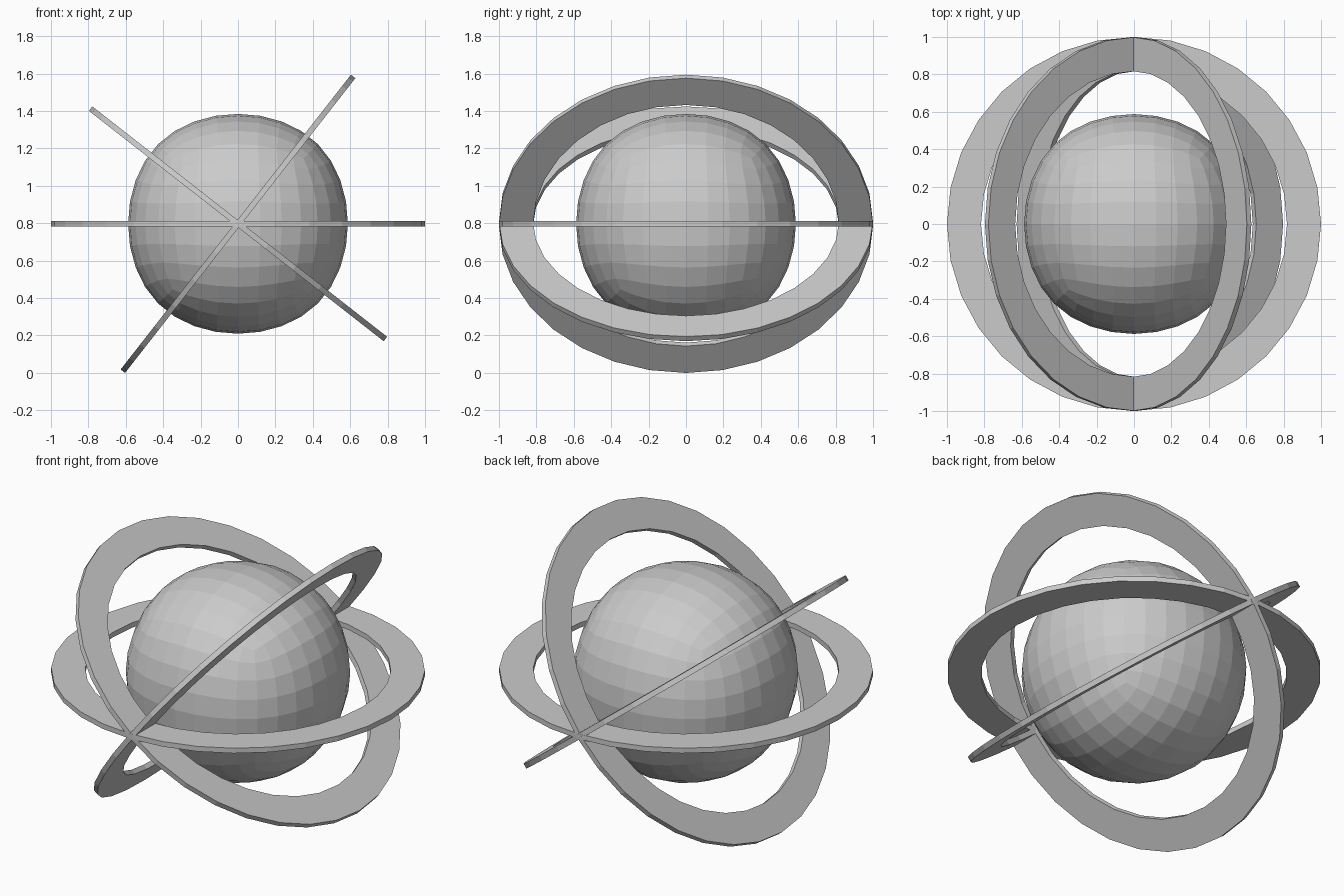
import bpy, bmesh
from math import sin, cos, radians, tau

if "Cube" in bpy.data.objects:
    bpy.data.objects.remove(bpy.data.objects["Cube"])

CENTRE = (0, 0, 0.797)


def add_object(name, bm):
    mesh = bpy.data.meshes.new(name)
    bm.to_mesh(mesh)
    bm.free()
    obj = bpy.data.objects.new(name, mesh)
    bpy.context.collection.objects.link(obj)
    obj.location = CENTRE
    return obj


def ring(name, tilt, outer=1.0, inner=0.818, thick=0.03, sides=32):
    """Flat washer with a rectangular section, tilted about the y axis."""
    bm = bmesh.new()
    h = thick / 2
    section = [(outer, -h), (outer, h), (inner, h), (inner, -h)]
    loops = [[bm.verts.new((r * cos(tau * i / sides), r * sin(tau * i / sides), z))
              for r, z in section] for i in range(sides)]
    for i in range(sides):
        a, b = loops[i], loops[(i + 1) % sides]
        for j in range(4):
            k = (j + 1) % 4
            bm.faces.new((a[j], b[j], b[k], a[k]))
    bmesh.ops.recalc_face_normals(bm, faces=bm.faces)
    add_object(name, bm).rotation_euler.y = radians(tilt)


# Core ball: a subdivided cube, flat shaded
bm = bmesh.new()
bmesh.ops.create_cube(bm, size=1.4)
ball = add_object("core_ball", bm)
sub = ball.modifiers.new("Subdivision", 'SUBSURF')
sub.levels = sub.render_levels = 3

# Three rings crossing on the y axis
for name, tilt in (("level_ring", 0), ("steep_ring", -52), ("shallow_ring", 38)):
    ring(name, tilt)
